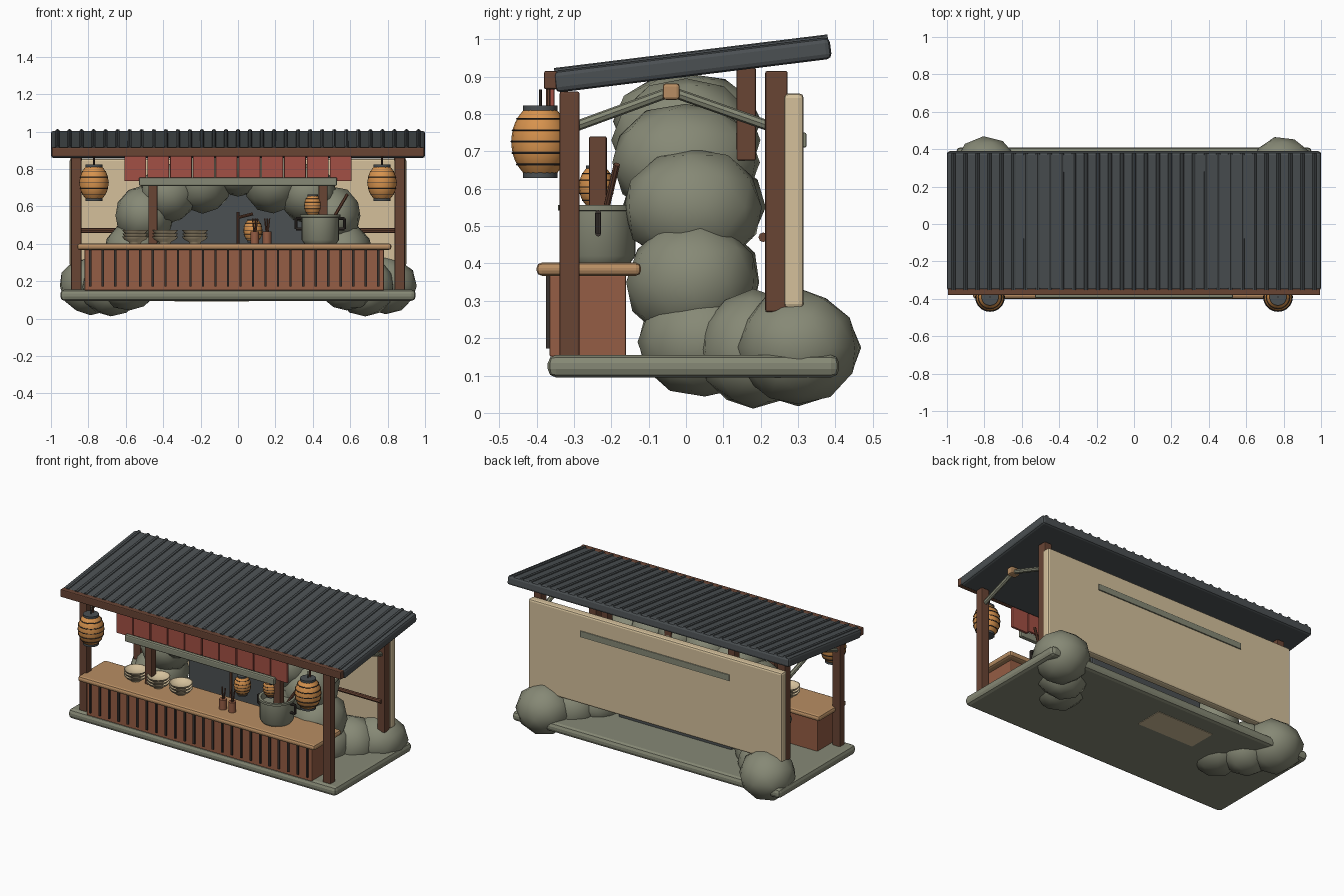
import bpy, bmesh, math, random
from mathutils import Vector, Matrix

random.seed(4)
cube = bpy.data.objects.get("Cube")
if cube:
    bpy.data.objects.remove(cube)


def material(name, *rgb):
    m = bpy.data.materials.new(name)
    m.use_nodes = True
    m.diffuse_color = (*rgb, 1)
    m.node_tree.nodes["Principled BSDF"].inputs["Base Color"].default_value = (*rgb, 1)
    return m


STONE = material("grey green stone", .24, .25, .18)
WOOD = material("dark brown wood", .14, .058, .034)
CLAY = material("reddish wood", .30, .11, .058)
TAN = material("tan wood", .48, .27, .125)
CREAM = material("cream plaster", .66, .53, .33)
SLATE = material("slate grey", .07, .08, .085)
RED = material("red cloth", .36, .08, .058)
ORANGE = material("orange paper", .68, .29, .075)
DARK = material("charcoal", .04, .032, .028)


def finish(name, bm, mat, smooth=True, bevel=0):
    bmesh.ops.recalc_face_normals(bm, faces=bm.faces)
    me = bpy.data.meshes.new(name)
    bm.to_mesh(me)
    bm.free()
    ob = bpy.data.objects.new(name, me)
    bpy.context.scene.collection.objects.link(ob)
    me.materials.append(mat)
    if bevel:
        mod = ob.modifiers.new("soft edges", "BEVEL")
        mod.width, mod.segments = bevel, 2
    if smooth:
        bpy.ops.object.select_all(action="DESELECT")
        ob.select_set(True)
        bpy.context.view_layer.objects.active = ob
        bpy.ops.object.shade_smooth_by_angle(angle=math.radians(40))
    return ob


def box(name, x, y, z, mat, bevel=.005, tilt=0):
    """Box from three (low, high) ranges, tilted about x through its centre."""
    bm = bmesh.new()
    mid = Vector([(a + b) / 2 for a, b in (x, y, z)])
    size = [b - a for a, b in (x, y, z)]
    m = Matrix.Translation(mid) @ Matrix.Rotation(tilt, 4, "X") @ Matrix.Diagonal((*size, 1))
    bmesh.ops.create_cube(bm, size=1, matrix=m)
    return finish(name, bm, mat, False, bevel)


def rod(name, a, b, r, mat, sides=10):
    a, b = Vector(a), Vector(b)
    bm = bmesh.new()
    m = Matrix.Translation((a + b) / 2) @ (b - a).to_track_quat("Z", "Y").to_matrix().to_4x4()
    bmesh.ops.create_cone(bm, cap_ends=True, segments=sides, radius1=r, radius2=r,
                          depth=(b - a).length, matrix=m)
    return finish(name, bm, mat)


def lathe(name, at, profile, mat, sides=20):
    """Turned part: profile is a list of (radius, height)."""
    bm = bmesh.new()
    vs = [bm.verts.new((r, 0, z)) for r, z in profile]
    es = [bm.edges.new(p) for p in zip(vs, vs[1:])]
    bmesh.ops.spin(bm, geom=vs + es, axis=(0, 0, 1), cent=(0, 0, 0), steps=sides, angle=math.tau)
    bmesh.ops.remove_doubles(bm, verts=bm.verts, dist=.0003)
    bmesh.ops.translate(bm, verts=bm.verts, vec=at)
    return finish(name, bm, mat)


def ring(name, at, big, small, mat):
    pts = [(big + small * math.cos(k * math.tau / 6), small * math.sin(k * math.tau / 6))
           for k in range(7)]
    return lathe(name, at, pts, mat)


def lantern(name, x, y, z, r, h):
    """Paper lantern with ribs and caps; h is half the body height."""
    def radius(t):
        return r * (1 - .42 * abs(t) ** 2.4)
    prof = [(radius(k / 5), h * k / 5) for k in range(-5, 6)]
    lathe(name + "_paper", (x, y, z), [(0, -h)] + prof + [(0, h)], ORANGE)
    for k in range(-2, 3):
        t = k * .36
        ring(name + "_rib", (x, y, z + h * t), radius(t), r * .035, DARK)
    for s in (-1, 1):
        rod(name + "_cap", (x, y, z + s * h * .95), (x, y, z + s * h * 1.14), r * .6, SLATE, 16)


# Stone base
box("base_slab", (-.95, .95), (-.37, .41), (.095, .155), STONE, .022)
box("underside_patch", (-.34, .06), (.11, .29), (.092, .097), CREAM, 0)


# Boulder arch: centre then radii, mirrored to both sides
def boulder(x, y, z, rx, ry, rz):
    bm = bmesh.new()
    bmesh.ops.create_icosphere(bm, subdivisions=2, radius=1)
    for v in bm.verts:
        v.co *= random.uniform(.97, 1.03)
    turn = Matrix.Rotation(random.uniform(0, 3), 4, "Z")
    m = Matrix.Translation((x, y, z)) @ Matrix.Diagonal((rx, ry, rz, 1)) @ turn
    bmesh.ops.transform(bm, matrix=m, verts=bm.verts)
    finish("arch_boulder", bm, STONE)


boulder(0, 0, .78, .15, .2, .13)
for s in (-1, 1):
    for x, y, z, rx, ry, rz in [(.19, 0, .73, .16, .2, .17), (.37, 0, .67, .16, .2, .16),
                                (.5, .02, .55, .16, .19, .16), (.56, .02, .35, .16, .18, .17),
                                (.58, .05, .19, .16, .18, .15), (.68, .18, .17, .16, .15, .16),
                                (.79, .3, .175, .17, .165, .155)]:
        boulder(s * x, y, z, rx, ry, rz)
box("arch_infill", (-.4, .4), (.07, .11), (.15, .7), SLATE)

# Posts, rails and gable braces
for s in (-1, 1):
    x = s * .865
    box("front_post", (x - .027, x + .027), (-.338, -.285), (.15, .86), WOOD)
    box("back_post", (x - .027, x + .027), (.212, .272), (.27, .915), WOOD)
    rod("front_brace", (x, -.3, .765), (x, -.04, .86), .014, STONE, 8)
    rod("back_brace", (x, .23, .765), (x, -.04, .86), .014, STONE, 8)
    box("ridge_end", (x - .03, x + .03), (-.062, -.017), (.838, .882), TAN, .008)
    box("shelf_post", (s * .455 - .024, s * .455 + .024), (-.26, -.212), (.4, .74), WOOD)
for x in (-.45, 0, .45):
    box("roof_strut", (x - .025, x + .025), (.135, .187), (.675, .925), WOOD)
rod("back_rail", (-.87, .207, .47), (.87, .207, .47), .013, WOOD, 8)

# Back wall with its slat
box("back_wall", (-.9, .9), (.262, .315), (.28, .855), CREAM, .012)
box("wall_slat", (-.53, .53), (.31, .322), (.71, .75), STONE, .004)

# Sloping ribbed roof
TILT = math.atan2(.09, .73)
box("roof_slab", (-1, 1), (-.355, .39), (.902, .96), SLATE, .014, TILT)
for k in range(31):
    x = -.965 + k * 1.93 / 30
    rod("roof_rib", (x, -.352, .911), (x, .38, 1.001), .012, SLATE, 8)
box("fascia_beam", (-.995, .995), (-.38, -.345), (.866, .915), WOOD)

# Cloth valance and the beam in front of it
for k in range(10):
    x = -.61 + k * .122
    low = .735 if k in (0, 9) else .75
    box("valance_panel", (x + .003, x + .119), (-.368, -.352), (low, .872), RED, .004)
box("valance_beam", (-.53, .53), (-.395, -.368), (.71, .755), STONE, .008)

# Counter with slatted front
box("counter_body", (-.82, .78), (-.365, -.16), (.15, .37), CLAY)
box("counter_top", (-.86, .82), (-.4, -.12), (.367, .402), TAN, .014)
for k in range(24):
    x = -.79 + k * 1.54 / 23
    box("counter_slat", (x - .006, x + .006), (-.374, -.36), (.172, .37), DARK, 0)

# Hanging lanterns at the front and small ones inside
for s in (-1, 1):
    lantern("front_lantern", s * .77, -.39, .726, .077, .085)
    rod("lantern_cord", (s * .77, -.39, .81), (s * .77, -.39, .866), .004, DARK, 6)
    rod("lantern_hook", (s * .77, -.368, .82), (s * .77, -.368, .87), .006, WOOD, 6)
lantern("pot_lantern", .4, -.24, .605, .046, .05)
lantern("inner_lantern", .08, -.07, .47, .05, .055)
rod("lantern_stand", (0, -.07, .15), (0, -.07, .57), .009, WOOD, 8)
rod("lantern_arm", (0, -.07, .54), (.08, -.07, .56), .008, WOOD, 8)

# Cooking pot, handles and ladle
PX, PY = .44, -.235
lathe("cooking_pot", (PX, PY, .4), [(0, 0), (.085, 0), (.1, .02), (.1, .14), (.108, .142), (.108, .156),
                                    (.092, .156), (.088, .12), (0, .12)], STONE, 24)
for s in (-1, 1):
    x, out = PX + s * .095, PX + s * .13
    rod("pot_handle", (out, PY, .48), (out, PY, .535), .008, DARK, 8)
    for z in (.48, .535):
        rod("handle_arm", (x, PY, z), (out, PY, z), .008, DARK, 8)
rod("ladle", (.5, -.22, .52), (.585, -.185, .665), .009, WOOD, 8)

# Stacked bowls
for x in (-.55, -.39, -.23):
    for k in range(3):
        lathe("bowl", (x, -.25, .402 + k * .018), [(0, 0), (.03, 0), (.034, .008), (.058, .02), (.07, .036),
                                                   (.066, .036), (.05, .02), (0, .012)], CREAM)

# Chopstick cups
for x in (.09, .155):
    rod("chopstick_cup", (x, -.28, .4), (x, -.28, .465), .023, CLAY, 12)
    for dx, dy in ((-.012, .01), (.014, .004), (.002, -.012)):
        rod("chopstick", (x, -.28, .42), (x + dx, -.28 + dy, .535), .004, WOOD, 6)
